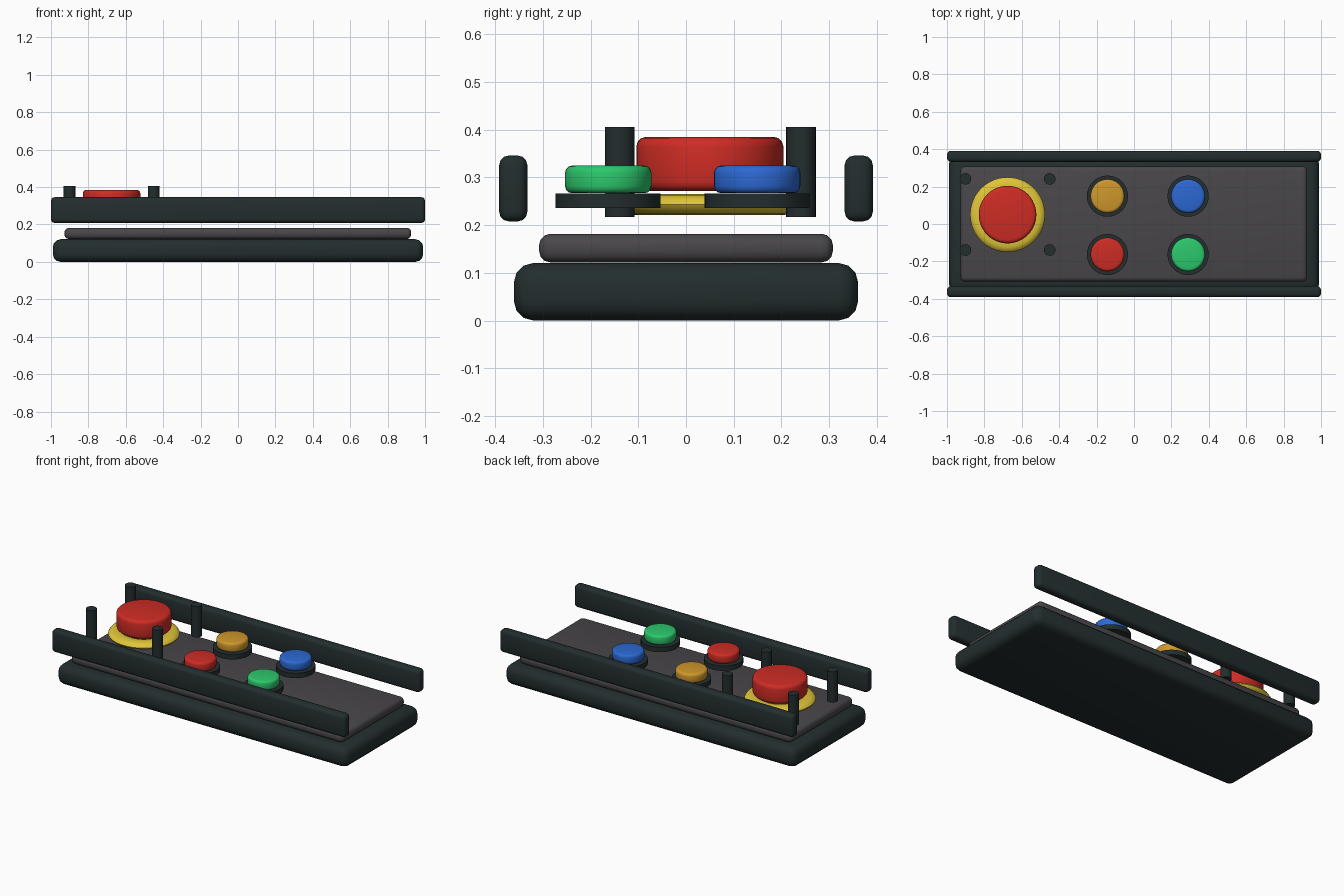
import bpy, bmesh, math
from mathutils import Matrix, Vector

if "Cube" in bpy.data.objects:
    bpy.data.objects.remove(bpy.data.objects["Cube"])


def material(name, rgb):
    m = bpy.data.materials.new(name)
    m.diffuse_color = (*rgb, 1.0)
    m.use_nodes = True
    m.node_tree.nodes["Principled BSDF"].inputs["Base Color"].default_value = m.diffuse_color
    return m


DARK = material("dark_slate", (0.017, 0.027, 0.028))
GREY = material("panel_grey", (0.066, 0.062, 0.068))
RED = material("red", (0.62, 0.025, 0.018))
YELLOW = material("yellow", (0.75, 0.56, 0.04))
ORANGE = material("orange", (0.62, 0.31, 0.025))
BLUE = material("blue", (0.025, 0.14, 0.65))
GREEN = material("green", (0.025, 0.58, 0.15))


def finish(bm, name, mat):
    bmesh.ops.recalc_face_normals(bm, faces=bm.faces[:])
    mesh = bpy.data.meshes.new(name)
    bm.to_mesh(mesh)
    bm.free()
    mesh.materials.append(mat)
    ob = bpy.data.objects.new(name, mesh)
    bpy.context.collection.objects.link(ob)
    bpy.ops.object.select_all(action='DESELECT')
    ob.select_set(True)
    bpy.context.view_layer.objects.active = ob
    bpy.ops.object.shade_smooth_by_angle(angle=math.radians(40))
    return ob


def round_edges(bm, edges, width):
    bmesh.ops.bevel(bm, geom=edges, offset=width, segments=3,
                    profile=0.5, affect='EDGES', clamp_overlap=True)


def box(name, mat, lo, hi, bevel):
    lo, hi = Vector(lo), Vector(hi)
    bm = bmesh.new()
    bmesh.ops.create_cube(bm, size=1.0)
    bmesh.ops.scale(bm, vec=hi - lo, verts=bm.verts)
    bmesh.ops.translate(bm, vec=(lo + hi) / 2, verts=bm.verts)
    round_edges(bm, bm.edges[:], bevel)
    return finish(bm, name, mat)


def disc(name, mat, x, y, z0, z1, r, bevel=0.0, sides=32):
    bm = bmesh.new()
    bmesh.ops.create_cone(bm, cap_ends=True, segments=sides, radius1=r, radius2=r,
                          depth=z1 - z0,
                          matrix=Matrix.Translation((x, y, (z0 + z1) / 2)))
    if bevel:
        rims = [e for e in bm.edges if abs(e.verts[0].co.z - e.verts[1].co.z) < 1e-5]
        round_edges(bm, rims, bevel)
    return finish(bm, name, mat)


def ring(name, mat, x, y, z, major, minor, half_height, around=64, section=12):
    bm = bmesh.new()
    loops = []
    for i in range(around):
        a = math.tau * i / around
        loop = []
        for j in range(section):
            b = math.tau * j / section
            r = major + minor * math.cos(b)
            loop.append(bm.verts.new((x + r * math.cos(a), y + r * math.sin(a),
                                      z + half_height * math.sin(b))))
        loops.append(loop)
    for i in range(around):
        p, q = loops[i], loops[(i + 1) % around]
        for j in range(section):
            k = (j + 1) % section
            bm.faces.new((p[j], q[j], q[k], p[k]))
    ob = finish(bm, name, mat)
    # the flattened section stays smooth all round
    bpy.ops.object.shade_smooth()
    return ob


# Base slab and raised panel
box("base", DARK, (-0.99, -0.361, 0), (0.99, 0.361, 0.121), 0.042)
box("panel", GREY, (-0.928, -0.308, 0.122), (0.926, 0.308, 0.182), 0.024)

# Side rails
for label, s in (("front", -1), ("back", 1)):
    box(label + "_rail", DARK, (-1, s * 0.362 - 0.0295, 0.208),
        (1, s * 0.362 + 0.0295, 0.346), 0.02)

# Main stop button with its yellow ring
BX, BY = -0.676, 0.05
ring("stop_ring", YELLOW, BX, BY, 0.243, 0.15, 0.05, 0.022)
disc("stop_button", RED, BX, BY, 0.272, 0.385, 0.154, 0.02, 48)

# Guard posts around the main button
for i, x in enumerate((-0.901, -0.451)):
    for j, y in enumerate((-0.139, 0.241)):
        disc(f"guard_post_{i}{j}", DARK, x, y, 0.217, 0.406, 0.031, sides=24)

# Small buttons on dark collars
for name, mat, x, y in (("orange", ORANGE, -0.142, 0.149),
                        ("blue", BLUE, 0.289, 0.149),
                        ("red", RED, -0.142, -0.163),
                        ("green", GREEN, 0.289, -0.163)):
    disc(name + "_collar", DARK, x, y, 0.236, 0.266, 0.11)
    disc(name + "_button", mat, x, y, 0.267, 0.325, 0.0905, 0.015)
